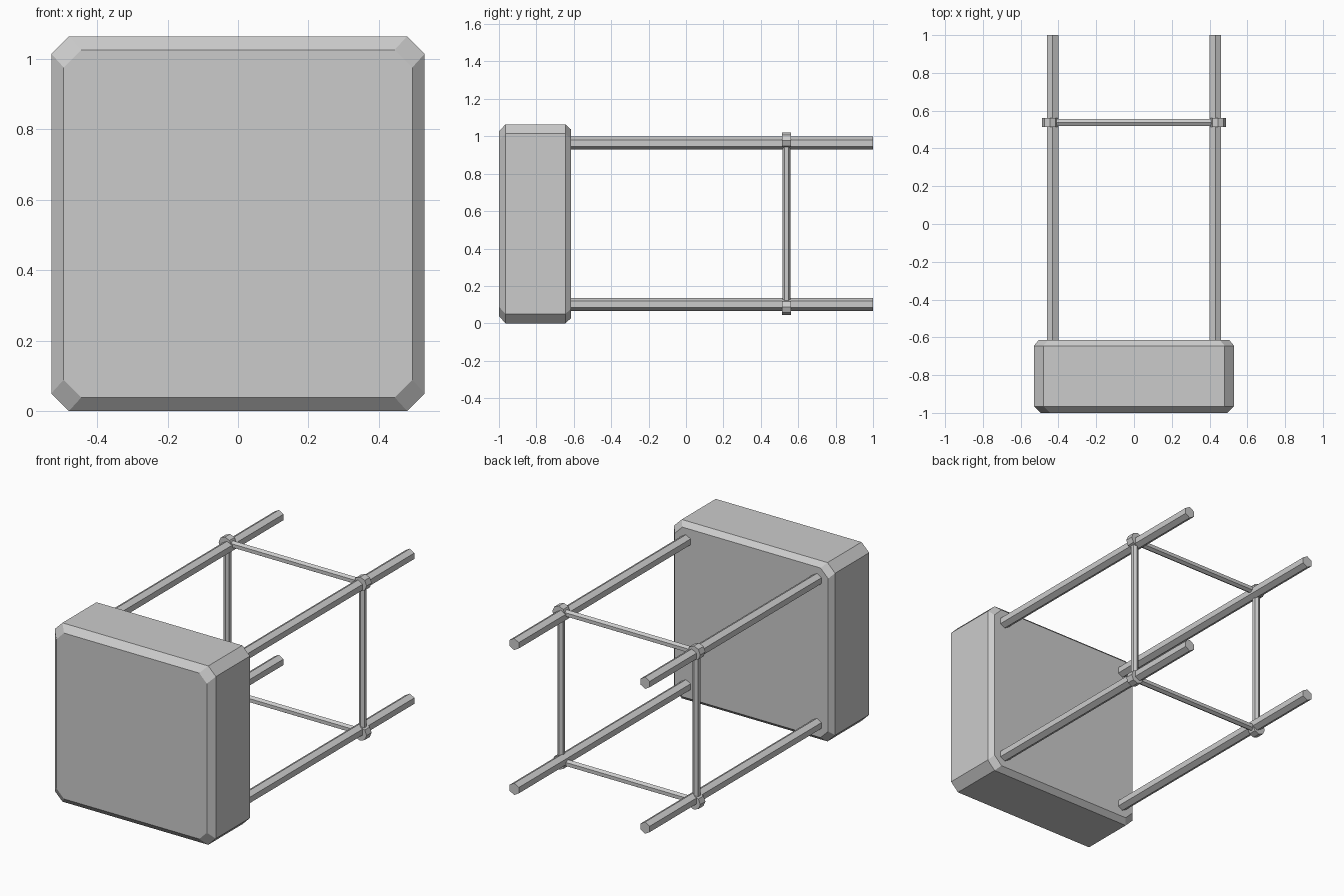
import bpy, bmesh
from math import pi
from mathutils import Vector

if "Cube" in bpy.data.objects:
    bpy.data.objects.remove(bpy.data.objects["Cube"])

CZ = 0.532  # height of the long axis


def obj_from_bm(name, bm):
    bmesh.ops.recalc_face_normals(bm, faces=bm.faces)
    me = bpy.data.meshes.new(name)
    bm.to_mesh(me)
    bm.free()
    ob = bpy.data.objects.new(name, me)
    bpy.context.collection.objects.link(ob)
    return ob


def rod(name, a, b, radius, sides=6):
    """Faceted rod between two points."""
    a, b = Vector(a), Vector(b)
    bpy.ops.mesh.primitive_cylinder_add(vertices=sides, radius=radius,
                                        depth=(b - a).length, location=(a + b) / 2)
    ob = bpy.context.object
    ob.name = name
    ob.rotation_euler = (b - a).to_track_quat('Z', 'Y').to_euler()
    return ob


# Seat: chamfered block lofted along y
def outline(hx, hz, c):
    return [(sx * x, sz * z) for sx, sz, pts in (
        (1, 1, [(hx, hz - c), (hx - c, hz)]),
        (-1, 1, [(hx - c, hz), (hx, hz - c)]),
        (-1, -1, [(hx, hz - c), (hx - c, hz)]),
        (1, -1, [(hx - c, hz), (hx, hz - c)])) for x, z in pts]


bm = bmesh.new()
rings = []
for y, inset in ((-1.0, 0.035), (-0.965, 0.0), (-0.645, 0.0), (-0.615, 0.025)):
    rings.append([bm.verts.new((x, y, z + CZ)) for x, z in
                  outline(0.53 - inset, 0.532 - inset * 1.1, 0.05)])
for r0, r1 in zip(rings, rings[1:]):
    for i in range(8):
        j = (i + 1) % 8
        bm.faces.new((r0[i], r0[j], r1[j], r1[i]))
bm.faces.new(rings[0])
bm.faces.new(rings[-1])
obj_from_bm("seat", bm)

# Legs and the joints where the rungs meet them
RY, RC = 0.537, 0.445
for sx in (-1, 1):
    for sz in (-1, 1):
        x, z = 0.431 * sx, CZ + 0.431 * sz
        rod("leg", (x, -0.64, z), (x, 1.0, z), 0.035)
        jx, jz = RC * sx, CZ + RC * sz
        rod("joint", (jx, RY - 0.024, jz), (jx, RY + 0.024, jz), 0.042, 8)

# Square of rungs around the legs
for s in (-1, 1):
    rod("cross_rung", (-RC, RY, CZ + RC * s), (RC, RY, CZ + RC * s), 0.021)
    rod("side_rung", (RC * s, RY, CZ - RC), (RC * s, RY, CZ + RC), 0.021)
